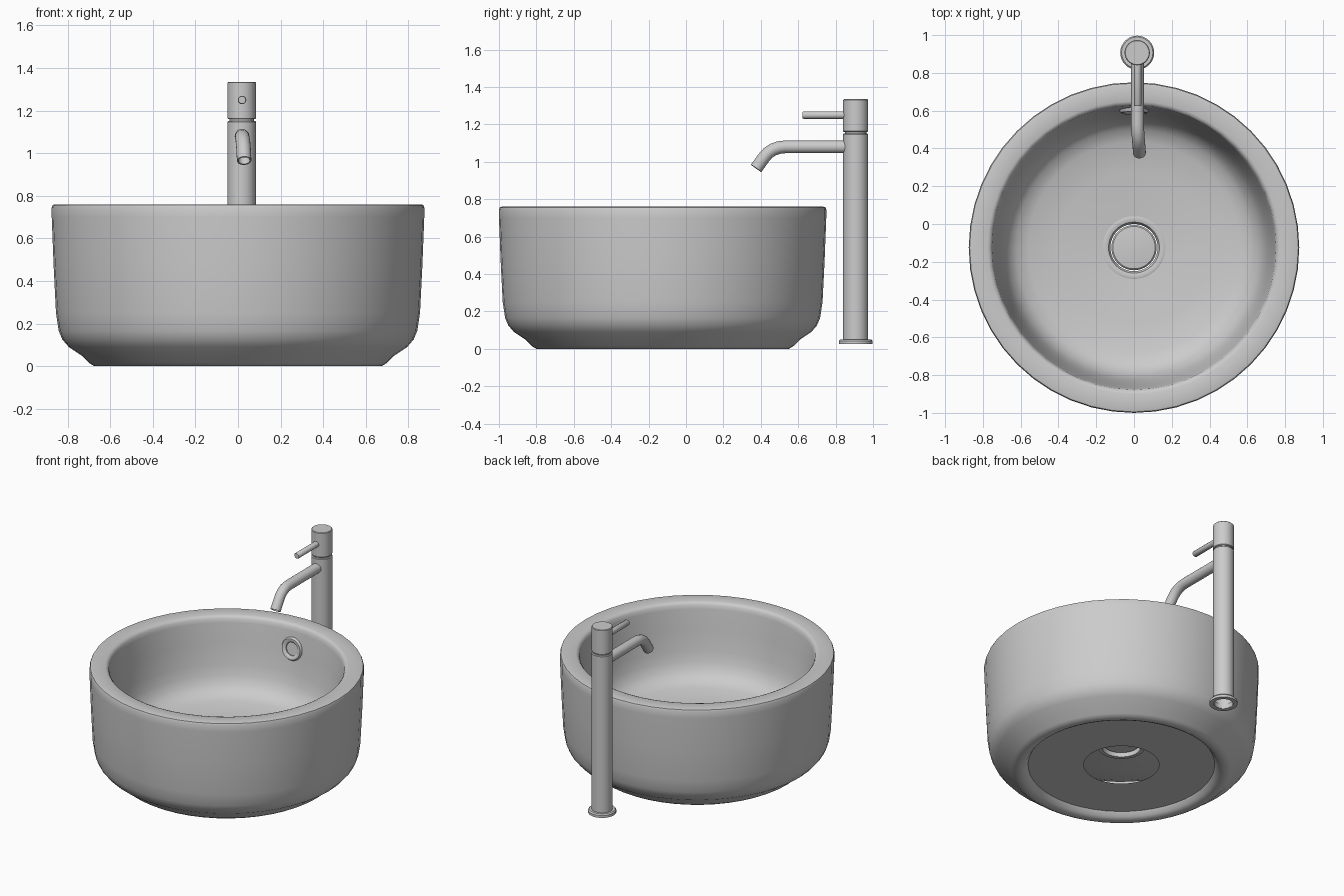
import bpy, bmesh, math
from mathutils import Matrix, Vector

if "Cube" in bpy.data.objects:
    bpy.data.objects.remove(bpy.data.objects["Cube"])


def finish(obj, angle=38):
    bpy.ops.object.select_all(action='DESELECT')
    obj.select_set(True)
    bpy.context.view_layer.objects.active = obj
    bpy.ops.object.shade_smooth_by_angle(angle=math.radians(angle))
    return obj


def lathe(name, profile, loc, seg=32, rot=Matrix(), closed=False):
    """Spin (radius, height) points about local z; profile runs bottom, outside, top."""
    bm = bmesh.new()
    rings = []
    for r, z in profile:
        if r == 0:
            rings.append([bm.verts.new((0, 0, z))] * seg)
        else:
            rings.append([bm.verts.new((r * math.cos(a), r * math.sin(a), z))
                          for a in (2 * math.pi * k / seg for k in range(seg))])
    pairs = list(zip(rings, rings[1:]))
    if closed:
        pairs.append((rings[-1], rings[0]))
    for lo, hi in pairs:
        for k in range(seg):
            n = (k + 1) % seg
            quad = list(dict.fromkeys((lo[k], lo[n], hi[n], hi[k])))
            bm.faces.new(quad)
    bm.transform(Matrix.Translation(loc) @ rot)
    mesh = bpy.data.meshes.new(name)
    bm.to_mesh(mesh)
    bm.free()
    obj = bpy.data.objects.new(name, mesh)
    bpy.context.collection.objects.link(obj)
    return finish(obj)


def sweep(name, path, radius, seg=20, wall=0.007):
    """Hollow round tube along a path."""
    bm = bmesh.new()
    pts = [Vector(p) for p in path]
    rings = []

    def ring(i, r):
        t = (pts[min(i + 1, len(pts) - 1)] - pts[max(i - 1, 0)]).normalized()
        u = Vector((1, 0, 0))
        u = (u - t * u.dot(t)).normalized()
        v = t.cross(u)
        return [bm.verts.new(pts[i] + r * (u * math.cos(a) + v * math.sin(a)))
                for a in (2 * math.pi * k / seg for k in range(seg))]

    last = len(pts) - 1
    rings = [ring(i, radius) for i in range(last + 1)]
    rings += [ring(last, radius - wall), ring(last - 1, radius - wall)]
    for a, b in zip(rings, rings[1:]):
        for k in range(seg):
            n = (k + 1) % seg
            bm.faces.new((a[k], a[n], b[n], b[k]))
    bm.faces.new(list(rings[-1]))
    mesh = bpy.data.meshes.new(name)
    bm.to_mesh(mesh)
    bm.free()
    obj = bpy.data.objects.new(name, mesh)
    bpy.context.collection.objects.link(obj)
    return finish(obj)


CY = -0.125                      # basin centre
TX, TY = 0.017, 0.907            # tap axis
TO_FRONT = Matrix.Rotation(math.radians(90), 4, 'X')   # local z -> -y

# Basin: recessed underside with hole, foot, outer wall, rim, inner wall, floor
lathe("basin", [
    (0.24, 0.04), (0.595, 0.04), (0.615, 0.012), (0.64, 0.0), (0.675, 0.0),
    (0.70, 0.015), (0.735, 0.05), (0.795, 0.09), (0.825, 0.125), (0.842, 0.165),
    (0.855, 0.25), (0.866, 0.47), (0.875, 0.70), (0.875, 0.745), (0.870, 0.757),
    (0.860, 0.76), (0.775, 0.76), (0.762, 0.755), (0.752, 0.742), (0.747, 0.715),
    (0.73, 0.58), (0.708, 0.44), (0.69, 0.37), (0.665, 0.315), (0.625, 0.275),
    (0.56, 0.25), (0.40, 0.232), (0.165, 0.215)], (0, CY, 0), 48)

# Drain: flange with a groove, and a domed stopper
lathe("drain_flange", [
    (0.125, 0.17), (0.15, 0.17), (0.15, 0.20), (0.166, 0.212), (0.166, 0.222),
    (0.155, 0.226), (0.135, 0.220), (0.125, 0.205)], (0, CY, 0), 40, closed=True)
lathe("drain_stopper", [
    (0, 0.195), (0.115, 0.195), (0.12, 0.205), (0.12, 0.226), (0.112, 0.234),
    (0.06, 0.239), (0, 0.24)], (0, CY, 0), 40)

# Overflow ring on the back of the inner wall
tilt = Matrix.Rotation(math.radians(83), 4, 'X')
lathe("overflow_ring", [
    (0.045, -0.012), (0.078, -0.012), (0.078, 0.006), (0.070, 0.018),
    (0.058, 0.018), (0.045, 0.008)], (0, 0.605, 0.60), 28, tilt, closed=True)

# Tap base flange, open underneath
lathe("tap_base", [
    (0.062, 0.025), (0.09, 0.025), (0.09, 0.042), (0.083, 0.05), (0.062, 0.05)],
    (TX, TY, 0), closed=True)

# Tap column, with a narrow neck under the head
lathe("tap_column", [
    (0.060, 0.06), (0.060, 0.027), (0.067, 0.027), (0.067, 1.147), (0.063, 1.152),
    (0.058, 1.152), (0.058, 1.163)], (TX, TY, 0))
lathe("tap_head", [
    (0, 1.160), (0.063, 1.160), (0.067, 1.164), (0.067, 1.331), (0.063, 1.335),
    (0, 1.335)], (TX, TY, 0))

# Tap lever pointing to the front
lathe("tap_lever", [
    (0, 0), (0.02, 0), (0.02, 0.232), (0.017, 0.236), (0, 0.236)],
    (0.019, 0.86, 1.25), 20, TO_FRONT)

# Spout with a downward bend
sweep("tap_spout", [
    (0.018, 0.87, 1.08), (0.019, 0.53, 1.08), (0.020, 0.495, 1.076),
    (0.022, 0.465, 1.065), (0.024, 0.438, 1.047), (0.026, 0.416, 1.022),
    (0.029, 0.375, 0.965)], 0.034)
